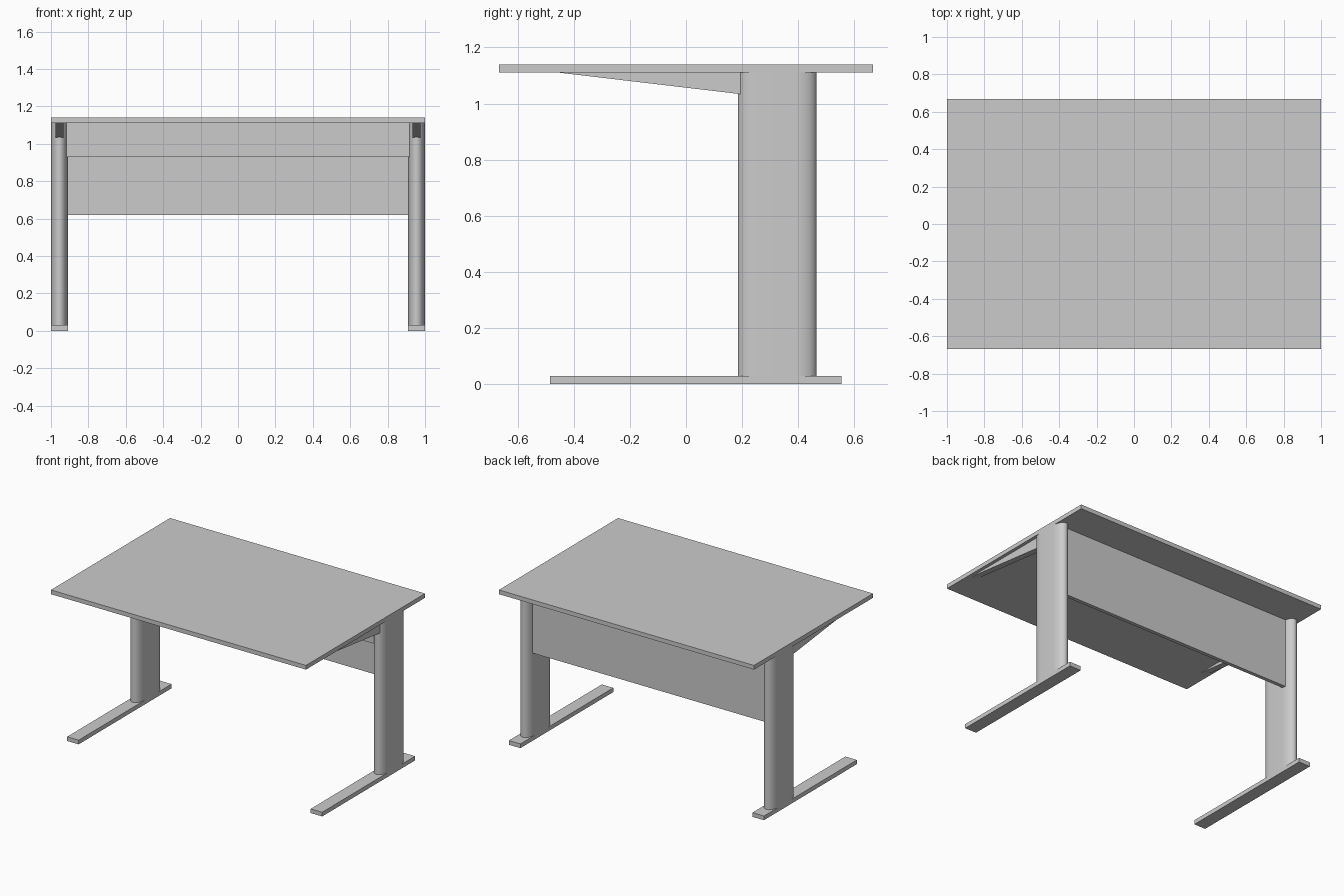
import bpy, bmesh, math
from mathutils import Vector

if "Cube" in bpy.data.objects:
    bpy.data.objects.remove(bpy.data.objects["Cube"])


def prism(name, pts, to3d, direction, smooth=False):
    """Extrude a closed 2D profile along a direction."""
    bm = bmesh.new()
    face = bm.faces.new([bm.verts.new(to3d(a, b)) for a, b in pts])
    ext = bmesh.ops.extrude_face_region(bm, geom=[face])
    verts = [v for v in ext["geom"] if isinstance(v, bmesh.types.BMVert)]
    bmesh.ops.translate(bm, verts=verts, vec=Vector(direction))
    bmesh.ops.recalc_face_normals(bm, faces=bm.faces)
    me = bpy.data.meshes.new(name)
    bm.to_mesh(me)
    bm.free()
    ob = bpy.data.objects.new(name, me)
    bpy.context.collection.objects.link(ob)
    if smooth:
        bpy.ops.object.select_all(action='DESELECT')
        ob.select_set(True)
        bpy.context.view_layer.objects.active = ob
        bpy.ops.object.shade_smooth_by_angle(angle=math.radians(40))
    return ob


def box(name, x0, x1, y0, y1, z0, z1):
    return prism(name, [(x0, y0), (x1, y0), (x1, y1), (x0, y1)],
                 lambda a, b: (a, b, z0), (0, 0, z1 - z0))


# Desk top
box("desk_top", -1, 1, -0.667, 0.667, 1.11, 1.14)

# Modesty panel with the deeper cable channel along its upper front
panel = [(0.39, 0.62), (0.416, 0.62), (0.416, 1.11),
         (0.222, 1.11), (0.222, 0.93), (0.39, 0.93)]
prism("modesty_panel", panel, lambda a, b: (-0.925, a, b), (1.85, 0, 0))

# Leg section: flat sides with elliptical ends
N = 16
section = []
for centre, start in ((0.39, 0), (0.26, math.pi)):
    for i in range(N + 1):
        t = start + math.pi * i / N
        section.append((0.045 * math.cos(t), centre + 0.075 * math.sin(t)))

# Support arm side profile (y, z)
arm = [(-0.45, 1.11), (0.21, 1.11), (0.21, 1.032)]

for side, s in (("left", -1), ("right", 1)):
    cx = s * 0.955
    box(side + "_foot", cx - 0.045, cx + 0.045, -0.485, 0.555, 0, 0.03)
    prism(side + "_leg", section, lambda a, b: (cx + a, b, 0.03),
          (0, 0, 1.08), smooth=True)
    prism(side + "_support_arm", arm, lambda a, b: (cx - 0.022, a, b),
          (0.044, 0, 0))
